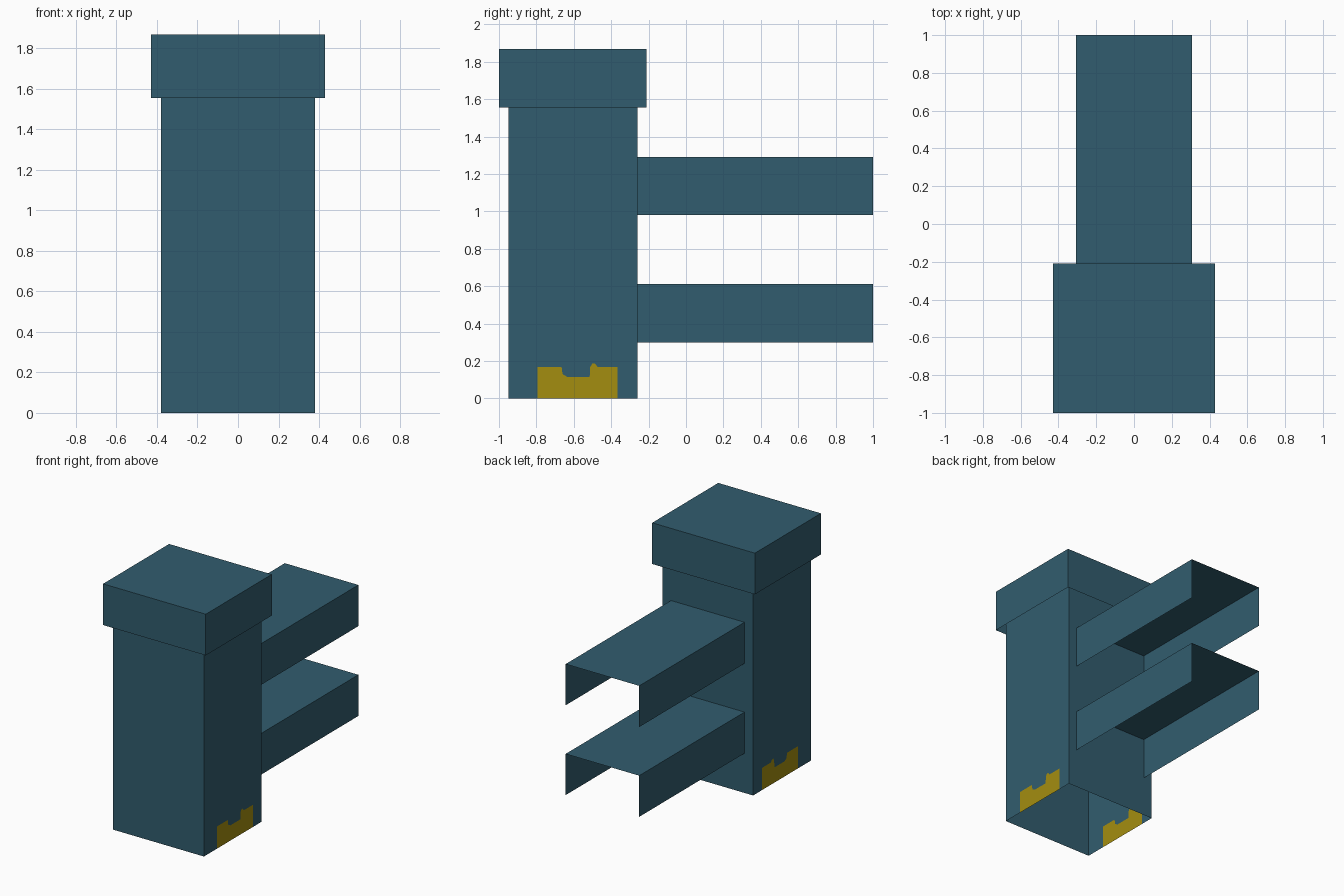
import bpy

if "Cube" in bpy.data.objects:
    bpy.data.objects.remove(bpy.data.objects["Cube"])


def material(name, color):
    m = bpy.data.materials.new(name)
    m.diffuse_color = (*color, 1)
    m.use_nodes = True
    m.node_tree.nodes["Principled BSDF"].inputs["Base Color"].default_value = m.diffuse_color
    return m


BLUE = material("slate blue", (0.031, 0.108, 0.156))
YELLOW = material("mustard yellow", (0.37, 0.27, 0.005))


def make_object(name, verts, faces, mats, indices=None):
    mesh = bpy.data.meshes.new(name)
    mesh.from_pydata(verts, [], faces)
    for m in mats:
        mesh.materials.append(m)
    for i, idx in enumerate(indices or []):
        mesh.polygons[i].material_index = idx
    mesh.update()
    ob = bpy.data.objects.new(name, mesh)
    bpy.context.collection.objects.link(ob)
    return ob


def shell(name, hx, y0, y1, z0, z1, keep):
    """Thin box, symmetric in x, with only the listed sides."""
    verts = [(x, y, z) for z in (z0, z1) for y in (y0, y1) for x in (-hx, hx)]
    sides = {"front": (0, 1, 5, 4), "back": (3, 2, 6, 7), "left": (2, 0, 4, 6),
             "right": (1, 3, 7, 5), "top": (4, 5, 7, 6)}
    return make_object(name, verts, [sides[k] for k in keep], [BLUE])


# Column: front and back walls, running up inside the cap
HX, Y0, Y1, TOP = 0.38, -0.95, -0.26, 1.70
shell("column_front_back", HX, Y0, Y1, 0, TOP, ["front", "back"])

# Column side walls, with the yellow patch cut in at the foot
patch = [(-0.795, 0), (-0.795, 0.168), (-0.665, 0.168), (-0.66, 0.13), (-0.635, 0.115),
         (-0.515, 0.115), (-0.512, 0.168), (-0.50, 0.188), (-0.485, 0.185),
         (-0.473, 0.168), (-0.365, 0.168), (-0.365, 0)]
wall = [(Y1, 0), (Y1, TOP), (Y0, TOP), (Y0, 0)]
outline = patch + wall
n = len(patch)
for label, side in (("right", 1), ("left", -1)):
    verts = [(side * HX, y, z) for y, z in outline]
    faces = [list(range(len(outline))), list(range(n))[::-1]]
    if side < 0:
        faces = [f[::-1] for f in faces]
    make_object("column_wall_" + label, verts, faces, [BLUE, YELLOW], [0, 1])

# Cap: box open underneath
shell("cap", 0.43, -1.0, -0.21, 1.555, 1.867, ["front", "back", "left", "right", "top"])

# Arms: channels open underneath and at both ends
for label, z in (("lower", 0.30), ("upper", 0.98)):
    shell(label + "_arm", 0.308, Y1, 1.0, z, z + 0.312, ["left", "right", "top"])
